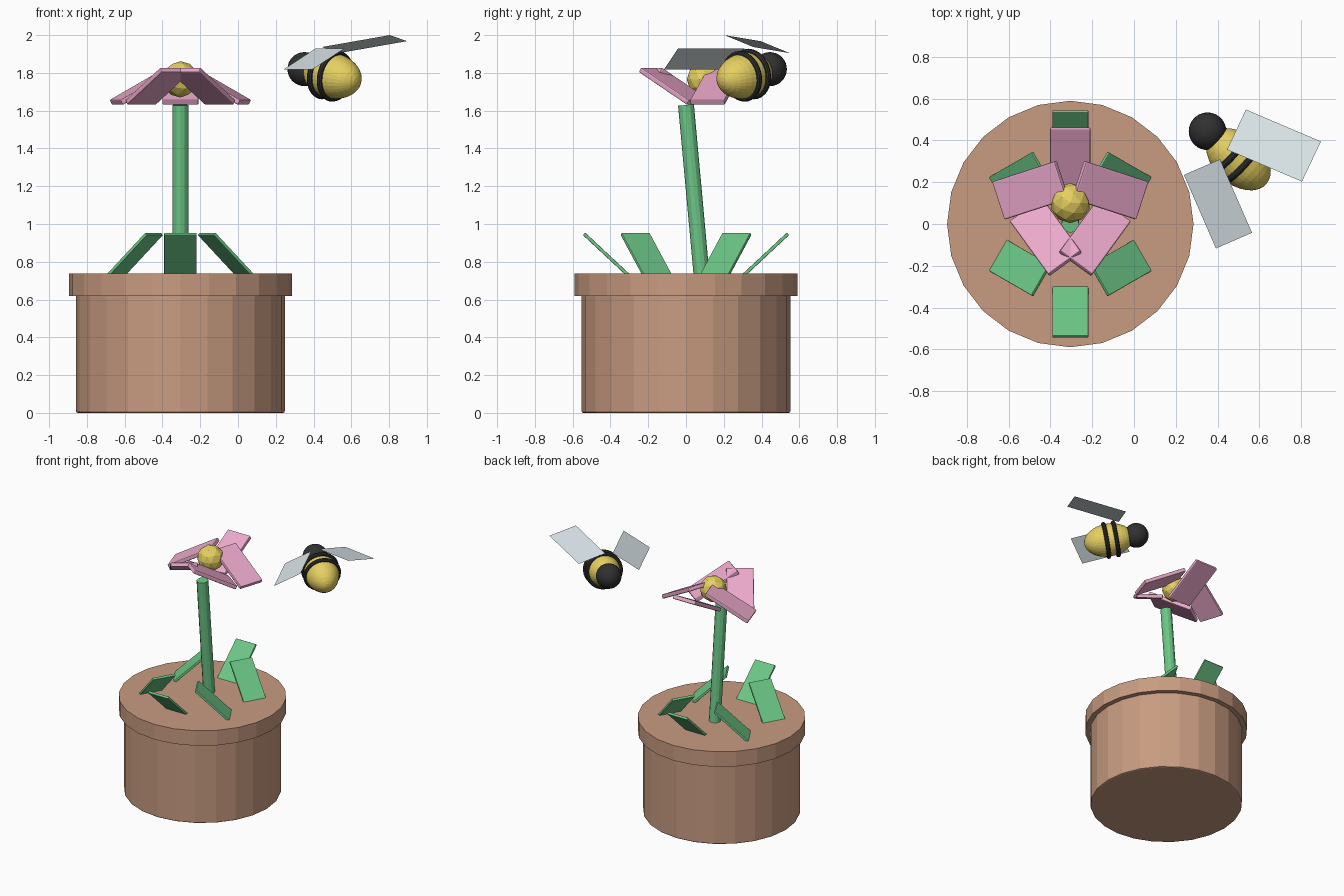
import bpy, bmesh
from math import radians, cos, sin, pi
from mathutils import Vector, Matrix

if "Cube" in bpy.data.objects:
    bpy.data.objects.remove(bpy.data.objects["Cube"])

def mat(name, rgb):
    m = bpy.data.materials.new(name)
    m.diffuse_color = (*rgb, 1)
    m.use_nodes = True
    m.node_tree.nodes["Principled BSDF"].inputs["Base Color"].default_value = m.diffuse_color
    return m

TERRA = mat("terracotta", (0.58, 0.33, 0.22))
GREEN = mat("green", (0.15, 0.57, 0.24))
PINK = mat("pink", (0.84, 0.40, 0.60))
YELLOW = mat("yellow", (0.79, 0.63, 0.12))
BLACK = mat("black", (0.03, 0.03, 0.03))
WING = mat("wing", (0.72, 0.80, 0.83))

def finish(name, material, bevel=0):
    ob = bpy.context.object
    ob.name = name
    ob.data.materials.append(material)
    if bevel:
        b = ob.modifiers.new("bevel", 'BEVEL')
        b.width, b.segments = bevel, 2
        b.limit_method, b.angle_limit = 'ANGLE', radians(40)
    return ob

def rod(name, p, q, r, sides, material, bevel=0):
    p, q = Vector(p), Vector(q)
    rot = (q - p).to_track_quat('Z', 'Y').to_euler() if abs((q - p).y) > 1e-6 else (0, 0, 0)
    bpy.ops.mesh.primitive_cylinder_add(vertices=sides, radius=r, depth=(q - p).length,
                                        location=(p + q) / 2, rotation=rot)
    return finish(name, material, bevel)

def blade(name, centre, size, pitch, lean, material, bevel):
    # flat slab whose length rises at 'pitch' towards the plan angle 'lean'
    bpy.ops.mesh.primitive_cube_add(size=1)
    ob = finish(name, material, bevel)
    ob.data.transform(Matrix.Diagonal((*size, 1)))
    ob.matrix_world = (Matrix.Translation(centre) @ Matrix.Rotation(lean, 4, 'Z')
                       @ Matrix.Rotation(-pitch, 4, 'Y'))
    return ob

def ring_of_blades(name, n, first, centre, radius, shift, size, pitch, material, bevel):
    # each blade leans along the mirror image of its own position angle
    for i in range(n):
        a = radians(first) + 2 * pi * i / n
        lean = pi - a
        c = Vector(centre) + radius * Vector((cos(a), sin(a), 0)) \
            + shift * Vector((cos(lean), sin(lean), 0))
        blade(f"{name}_{i + 1}", c, size, pitch, lean, material, bevel)

X = -0.305

# Pot
rod("pot_body", (X, 0, 0), (X, 0, 0.65), 0.553, 24, TERRA, 0.01)
rod("pot_rim", (X, 0, 0.62), (X, 0, 0.737), 0.59, 24, TERRA)

# Plant
rod("stem", (X, 0.085, 0.70), (X, 0, 1.63), 0.042, 12, GREEN)
ring_of_blades("leaf", 6, 30, (X, 0, 0.825), 0.35, 0.058, (0.36, 0.172, 0.018),
               radians(43), GREEN, 0.004)
ring_of_blades("petal", 5, 90, (X, 0.10, 1.73), 0.20, 0, (0.36, 0.192, 0.03),
               radians(28.8), PINK, 0.007)
bpy.ops.mesh.primitive_ico_sphere_add(subdivisions=2, radius=0.096, location=(X, 0.10, 1.766))
finish("flower_centre", YELLOW)

# Bee body, head and stripes along one axis
mid = Vector((0.50, 0.31, 1.785))
head = Vector((0.352, 0.444, 1.82))
axis = (head - mid).normalized()
turn = axis.to_track_quat('Z', 'Y').to_euler()
bpy.ops.mesh.primitive_uv_sphere_add(segments=32, ring_count=16, radius=1,
                                     location=mid, rotation=turn)
bpy.context.object.data.transform(Matrix.Diagonal((0.12, 0.12, 0.18, 1)))
finish("bee_body", YELLOW)
bpy.ops.mesh.primitive_uv_sphere_add(segments=32, ring_count=16, radius=0.09, location=head)
finish("bee_head", BLACK)
bpy.ops.object.shade_smooth_by_angle()
for i, off in enumerate((0.052, -0.02)):
    bpy.ops.mesh.primitive_torus_add(major_radius=0.12, minor_radius=0.016, major_segments=32,
                                     minor_segments=10, location=mid + axis * off, rotation=turn)
    finish(f"bee_stripe_{i + 1}", BLACK)
    bpy.ops.object.shade_smooth_by_angle()

# Wings: flat sheets from three corners
def wing(name, a, b, c):
    a, b, c = Vector(a), Vector(b), Vector(c)
    me = bpy.data.meshes.new(name)
    bm = bmesh.new()
    f = bm.faces.new([bm.verts.new(p) for p in (a, b, c, a + c - b)])
    f.normal_update()
    if f.normal.z < 0:
        f.normal_flip()
    bm.to_mesh(me)
    bm.free()
    me.materials.append(WING)
    bpy.context.collection.objects.link(bpy.data.objects.new(name, me))

wing("wing_right", (0.536, 0.548, 1.905), (0.895, 0.395, 1.968), (0.804, 0.203, 2.0))
wing("wing_left", (0.239, 0.235, 1.817), (0.392, -0.117, 1.817), (0.565, -0.042, 1.93))
